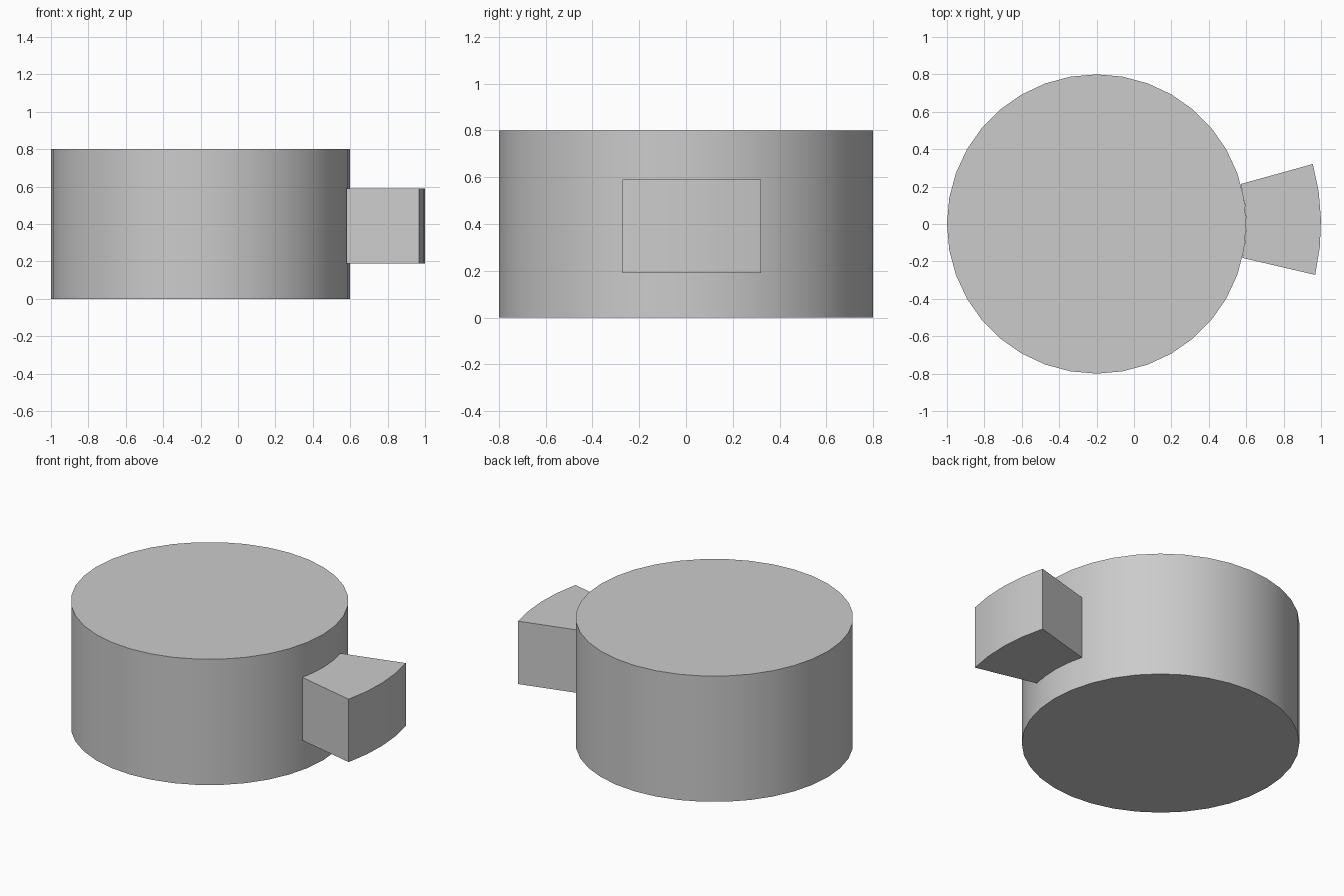
import bpy, bmesh
from math import radians, cos, sin

if "Cube" in bpy.data.objects:
    bpy.data.objects.remove(bpy.data.objects["Cube"], do_unlink=True)

CENTRE_X, RADIUS, HEIGHT = -0.2, 0.8, 0.8

grey = bpy.data.materials.new("plain grey")
grey.use_nodes = True
colour = (0.6, 0.6, 0.6, 1)
grey.diffuse_color = colour
grey.node_tree.nodes["Principled BSDF"].inputs["Base Color"].default_value = colour


def arc(radius, start, end, steps):
    """Points along an arc about the drum axis, angles in degrees."""
    angles = [radians(start + (end - start) * i / steps) for i in range(steps + 1)]
    return [(CENTRE_X + radius * cos(a), radius * sin(a)) for a in angles]


def prism(name, outline, bottom, top):
    """Extrude a flat outline upwards into a solid part."""
    bm = bmesh.new()
    base = bm.faces.new([bm.verts.new((x, y, bottom)) for x, y in outline])
    lid = bmesh.ops.extrude_face_region(bm, geom=[base])["geom"]
    bmesh.ops.translate(bm, vec=(0, 0, top - bottom),
                        verts=[v for v in lid if isinstance(v, bmesh.types.BMVert)])
    bmesh.ops.recalc_face_normals(bm, faces=bm.faces)
    mesh = bpy.data.meshes.new(name)
    bm.to_mesh(mesh)
    bm.free()
    mesh.materials.append(grey)
    part = bpy.data.objects.new(name, mesh)
    bpy.context.collection.objects.link(part)
    bpy.ops.object.select_all(action='DESELECT')
    part.select_set(True)
    bpy.context.view_layer.objects.active = part
    bpy.ops.object.shade_smooth_by_angle(angle=radians(30))


# Round drum body
prism("drum", arc(RADIUS, 0, 360, 36)[:-1], 0, HEIGHT)

# Curved block on the drum's side, a slice of a ring
prism("side_block", arc(RADIUS, -13.1, 15.5, 4) + arc(1.2, 15.5, -13.1, 4), 0.19, 0.59)
